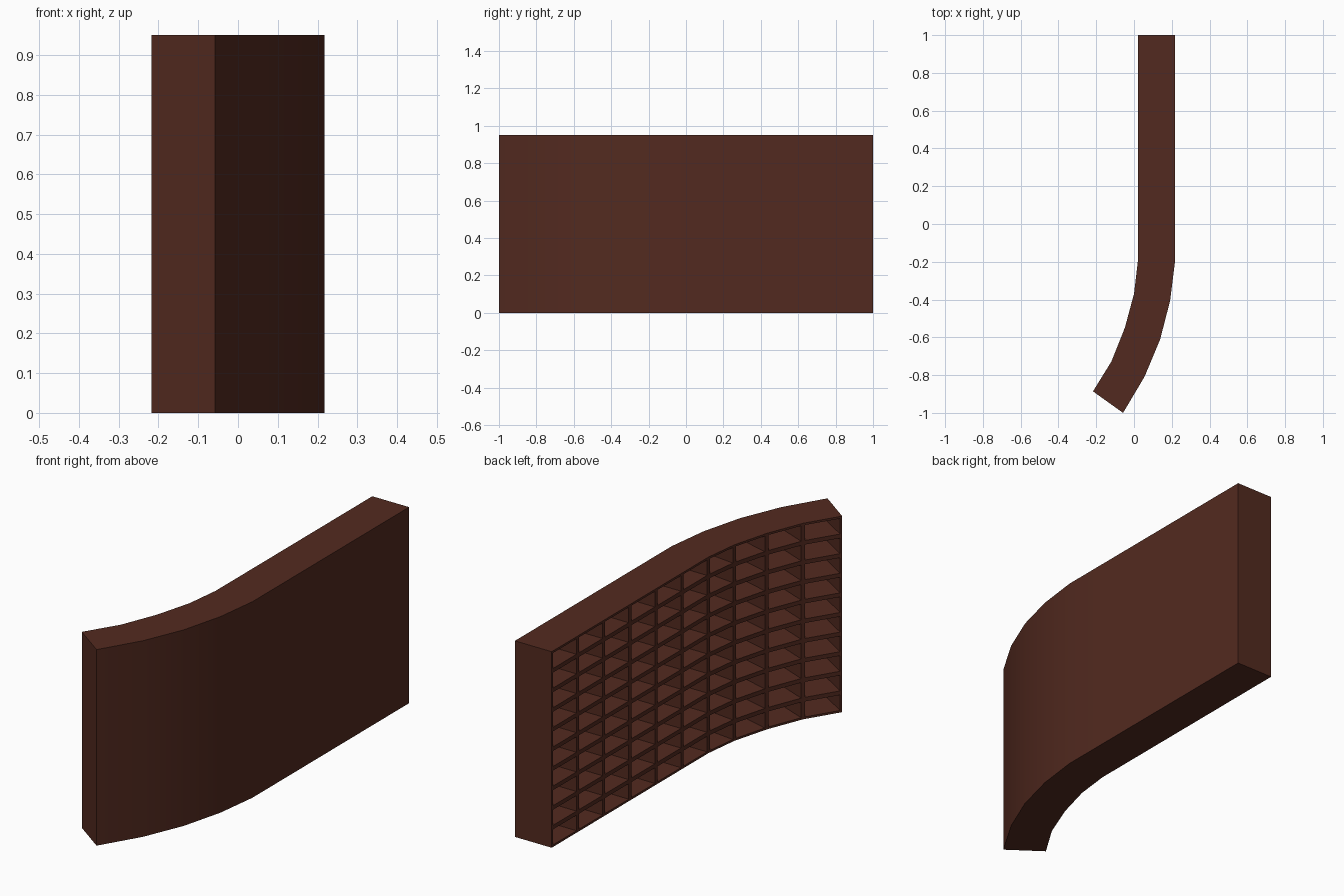
import bpy
import bmesh
from math import radians

cube = bpy.data.objects.get("Cube")
if cube:
    bpy.data.objects.remove(cube, do_unlink=True)

HEIGHT, ROWS = 0.95, 10
PANEL = 0.01          # half of a divider's thickness
DEPTH = 0.175         # depth of each compartment

# Plan outline: straight run, then a bend, one point per compartment edge
straight = [1 - 0.2 * i for i in range(7)]
inner = [(0.02, y) for y in straight] + [
    (0.0, -0.37), (-0.048, -0.548), (-0.119, -0.727), (-0.217, -0.886)]
outer = [(0.217, y) for y in straight] + [
    (0.191, -0.407), (0.138, -0.612), (0.056, -0.808), (-0.058, -1.0)]
COLS = len(inner) - 1

# Dark brown wood
wood = bpy.data.materials.new("dark brown wood")
wood.use_nodes = True
colour = (0.086, 0.023, 0.014, 1)
wood.diffuse_color = colour
wood.node_tree.nodes["Principled BSDF"].inputs["Base Color"].default_value = colour

bm = bmesh.new()


def wall(points):
    """Grid of vertices standing on a plan line."""
    return [[bm.verts.new((x, y, HEIGHT * r / ROWS)) for r in range(ROWS + 1)]
            for x, y in points]


a, b = wall(inner), wall(outer)

# Open face and back panel
cells = []
for c in range(COLS):
    for r in range(ROWS):
        cells.append(bm.faces.new((a[c][r], a[c + 1][r], a[c + 1][r + 1], a[c][r + 1])))
        bm.faces.new((b[c][r], b[c][r + 1], b[c + 1][r + 1], b[c + 1][r]))
    # Top and bottom boards
    for r in (0, ROWS):
        bm.faces.new((a[c][r], b[c][r], b[c + 1][r], a[c + 1][r]))
# End boards
for c in (0, COLS):
    for r in range(ROWS):
        bm.faces.new((a[c][r], a[c][r + 1], b[c][r + 1], b[c][r]))
bmesh.ops.recalc_face_normals(bm, faces=bm.faces[:])

# Compartments: inset every cell, then push it back
bmesh.ops.inset_individual(bm, faces=cells, thickness=PANEL, use_even_offset=True)
bm.normal_update()
for face in bmesh.ops.extrude_discrete_faces(bm, faces=cells)["faces"]:
    face.normal_update()
    bmesh.ops.translate(bm, verts=face.verts[:], vec=-face.normal * DEPTH)

mesh = bpy.data.meshes.new("curved_shelf_unit")
bm.to_mesh(mesh)
bm.free()
mesh.materials.append(wood)
shelf = bpy.data.objects.new("curved_shelf_unit", mesh)
bpy.context.collection.objects.link(shelf)

# Smooth the curved back, keep the board edges sharp
bpy.context.view_layer.objects.active = shelf
shelf.select_set(True)
bpy.ops.object.shade_smooth_by_angle(angle=radians(30))
